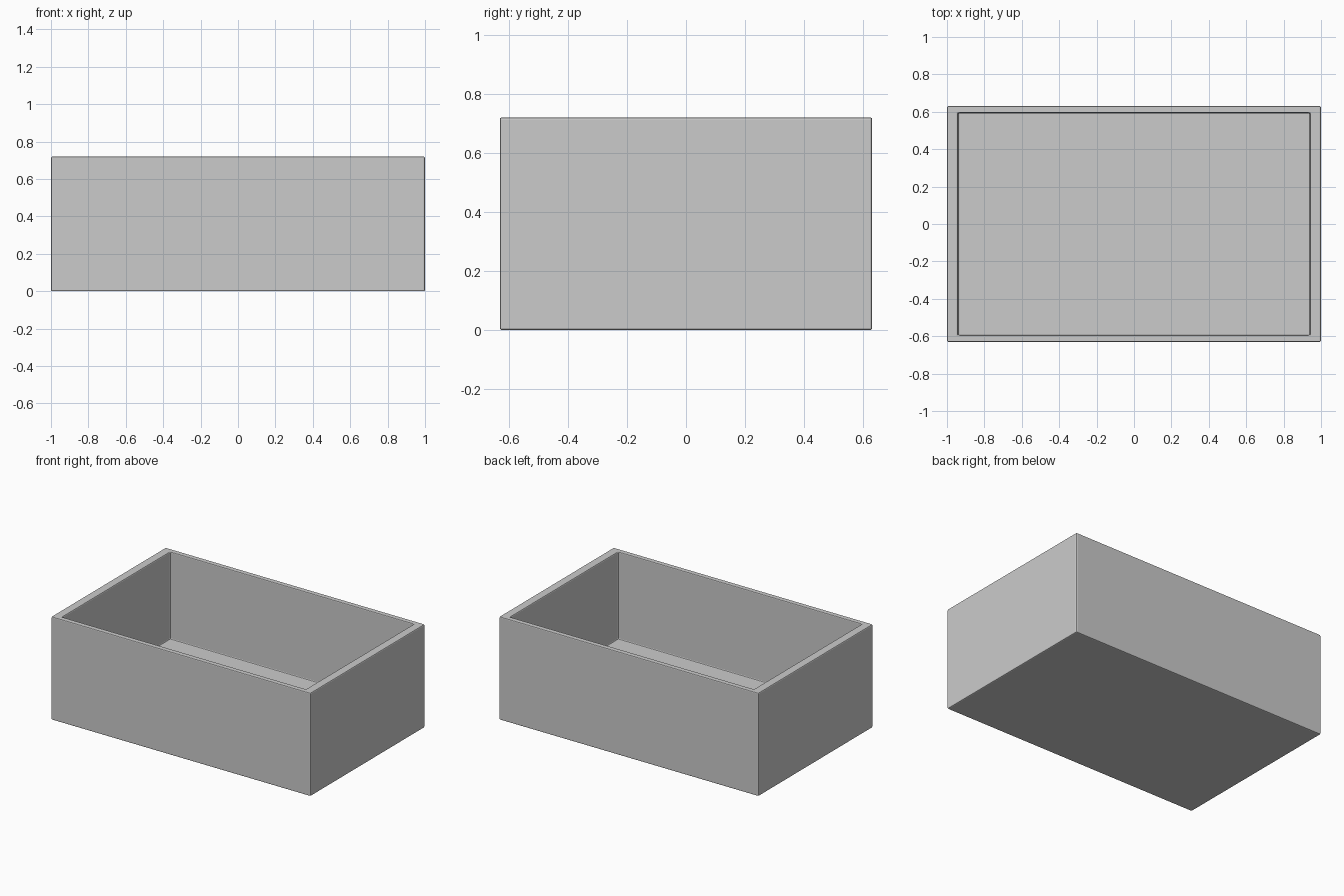
import bpy, bmesh
from mathutils import Vector

if "Cube" in bpy.data.objects:
    bpy.data.objects.remove(bpy.data.objects["Cube"])

HALF_X, HALF_Y, HEIGHT = 1.0, 0.63, 0.72   # outer shell
IN_X, IN_Y, FLOOR_Z = 0.94, 0.595, 0.11    # cavity

# Open box: block with an inset top face pushed down to form the cavity
bm = bmesh.new()
bmesh.ops.create_cube(bm, size=2)
for v in bm.verts:
    v.co = Vector((v.co.x * HALF_X, v.co.y * HALF_Y, (v.co.z + 1) * HEIGHT / 2))
top = next(f for f in bm.faces if f.normal.z > 0.9)


def fit_cavity(face, z):
    for v in face.verts:
        v.co = Vector((IN_X if v.co.x > 0 else -IN_X, IN_Y if v.co.y > 0 else -IN_Y, z))


# Rim
bmesh.ops.inset_region(bm, faces=[top], thickness=0.03)
fit_cavity(top, HEIGHT)

# Inner walls and floor
floor = bmesh.ops.extrude_discrete_faces(bm, faces=[top])["faces"][0]
fit_cavity(floor, FLOOR_Z)
bmesh.ops.recalc_face_normals(bm, faces=bm.faces)

mesh = bpy.data.meshes.new("open_box")
bm.to_mesh(mesh)
bm.free()
box = bpy.data.objects.new("open_box", mesh)
bpy.context.collection.objects.link(box)

# Softened edges
bevel = box.modifiers.new("edge_round", 'BEVEL')
bevel.width = 0.007
bevel.segments = 2
bevel.limit_method = 'ANGLE'
